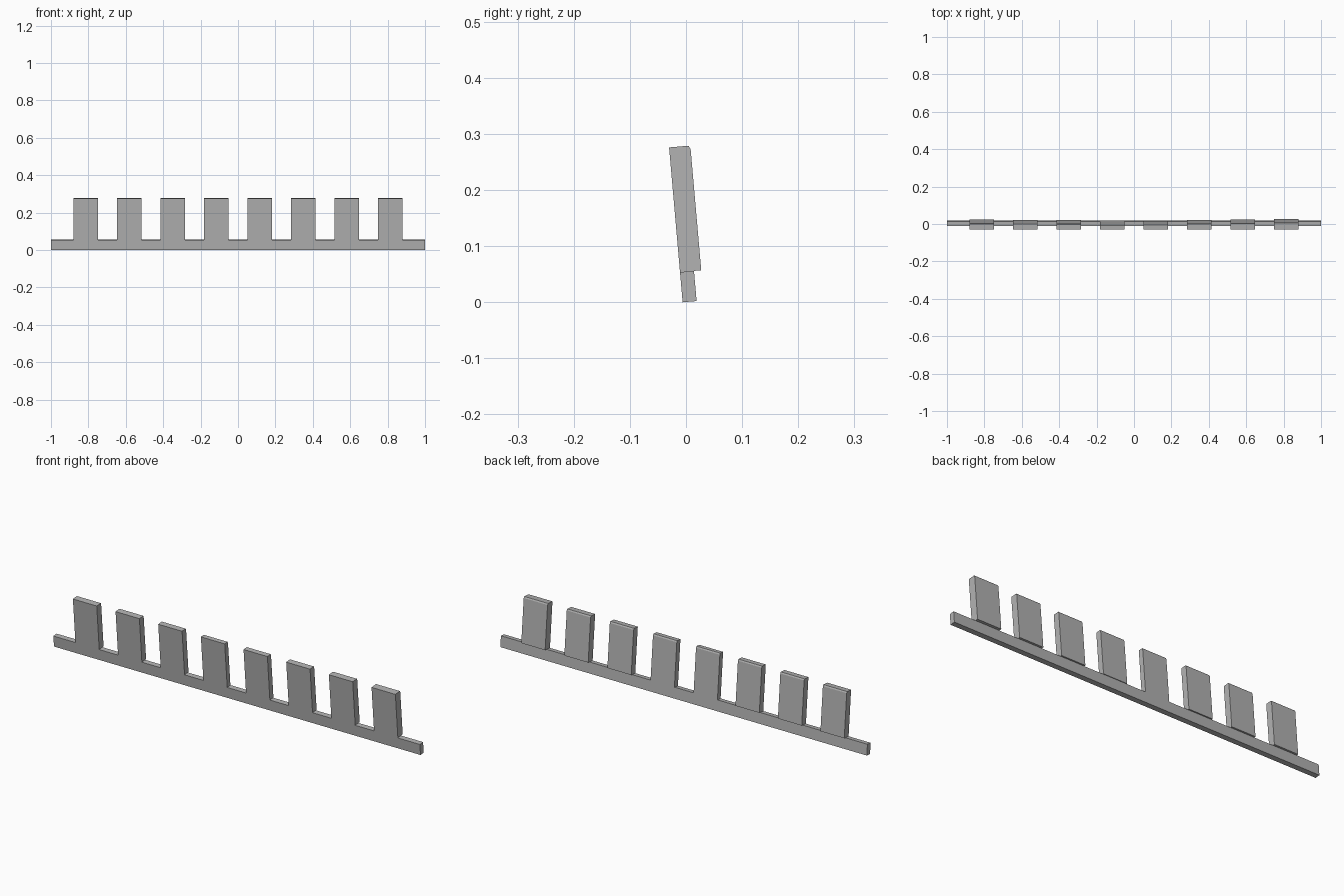
import bpy
import bmesh
import math

TILT = math.radians(5)
BAR_HEIGHT, BAR_DEPTH = 0.054, 0.025
TOP, TOOTH_WIDTH, PITCH = 0.277, 0.13, 0.2328

cube = bpy.data.objects.get("Cube")
if cube:
    bpy.data.objects.remove(cube, do_unlink=True)

grey = bpy.data.materials.new("plain_grey")
grey.use_nodes = True
colour = (0.45, 0.45, 0.45, 1)
grey.diffuse_color = colour
grey.node_tree.nodes["Principled BSDF"].inputs["Base Color"].default_value = colour


def extrude_profile(name, profile, centre, width):
    """Extrude a (depth, height) outline along x, leaning it forward."""
    bm = bmesh.new()
    face = bm.faces.new([bm.verts.new((centre - width / 2, y, z)) for y, z in profile])
    result = bmesh.ops.extrude_face_region(bm, geom=[face])
    moved = [v for v in result["geom"] if isinstance(v, bmesh.types.BMVert)]
    bmesh.ops.translate(bm, verts=moved, vec=(width, 0, 0))
    bmesh.ops.recalc_face_normals(bm, faces=bm.faces)
    mesh = bpy.data.meshes.new(name)
    bm.to_mesh(mesh)
    bm.free()
    mesh.materials.append(grey)
    obj = bpy.data.objects.new(name, mesh)
    obj.rotation_euler.x = TILT
    obj.location.y = -0.006
    bpy.context.collection.objects.link(obj)


# Long bar along the bottom
extrude_profile("base_bar", [(0, 0), (BAR_DEPTH, 0), (BAR_DEPTH, BAR_HEIGHT),
                             (0, BAR_HEIGHT)], 0, 2)

# Teeth flush with the front of the bar, each with its own depth
# and a small chamfer on the upper back edge
depths = [0.034, 0.033, 0.031, 0.025, 0.028, 0.032, 0.035, 0.038]
for i, depth in enumerate(depths):
    outline = [(0, BAR_HEIGHT), (depth, BAR_HEIGHT), (depth, TOP - 0.007),
               (depth - 0.003, TOP), (0, TOP)]
    extrude_profile(f"tooth_{i + 1}", outline, (i - 3.5) * PITCH, TOOTH_WIDTH)
